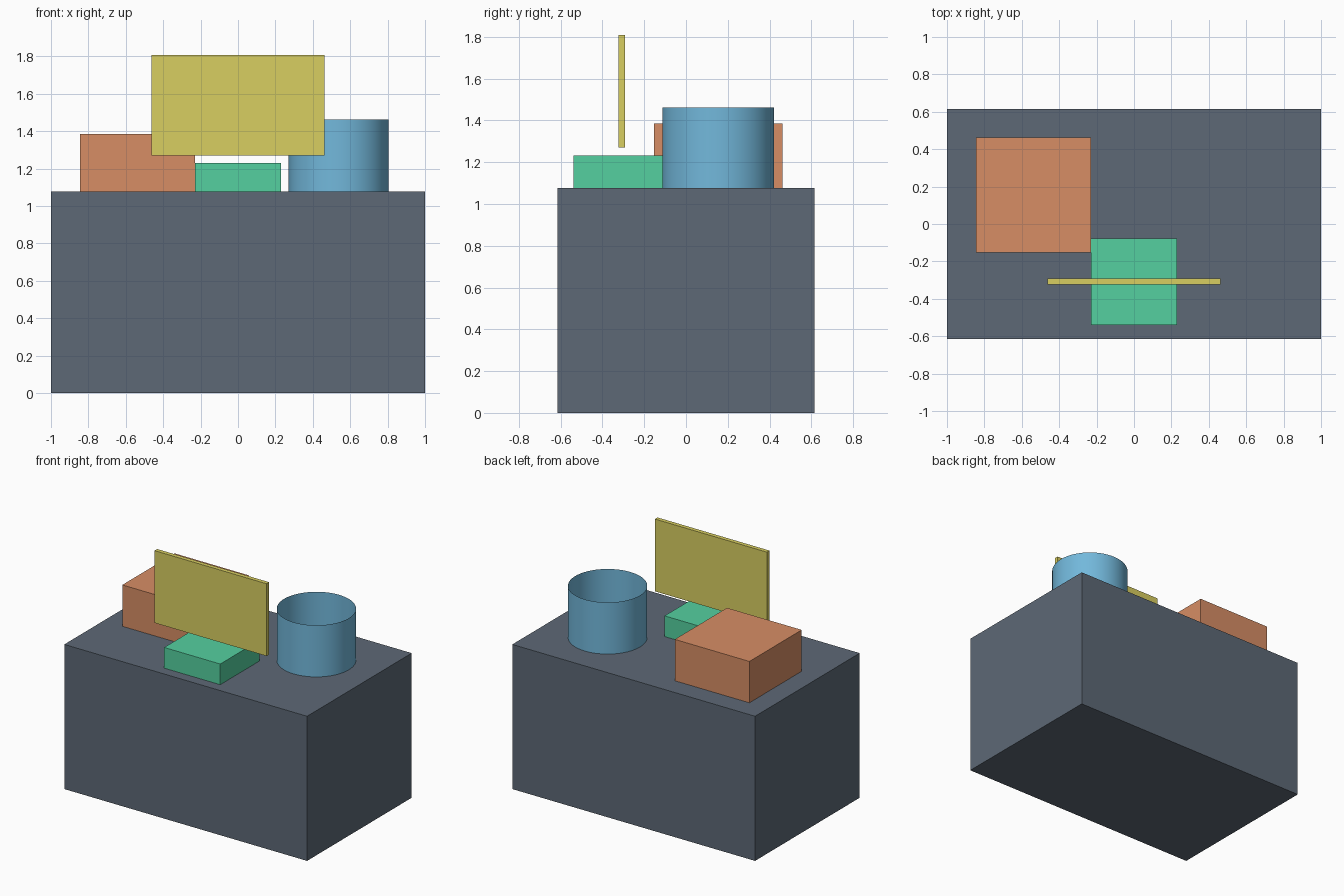
import bpy, bmesh
from mathutils import Matrix, Vector

if "Cube" in bpy.data.objects:
    bpy.data.objects.remove(bpy.data.objects["Cube"])

TOP = 1.077  # height of the counter top


def finish(name, bm, color):
    mesh = bpy.data.meshes.new(name)
    bm.to_mesh(mesh)
    bm.free()
    obj = bpy.data.objects.new(name, mesh)
    bpy.context.collection.objects.link(obj)
    mat = bpy.data.materials.new(name + "_color")
    mat.diffuse_color = (*color, 1)
    mat.use_nodes = True
    mat.node_tree.nodes["Principled BSDF"].inputs["Base Color"].default_value = mat.diffuse_color
    mesh.materials.append(mat)
    return obj


def box(name, x, y, z, size, color):
    """Box centred on x, y with its underside at z."""
    bm = bmesh.new()
    place = Matrix.Translation((x, y, z + size[2] / 2)) @ Matrix.Diagonal((*size, 1))
    bmesh.ops.create_cube(bm, size=1, matrix=place)
    return finish(name, bm, color)


def open_tube(name, x, y, z, radius, height, color, sides=64):
    """Thin wall tube, open at both ends."""
    bm = bmesh.new()
    bmesh.ops.create_cone(bm, cap_ends=False, segments=sides, radius1=radius,
                          radius2=radius, depth=height,
                          matrix=Matrix.Translation((x, y, z + height / 2)))
    for f in bm.faces:
        f.smooth = True
        # wall faces point outward
        if f.normal.dot(f.calc_center_median() - Vector((x, y, z + height / 2))) < 0:
            f.normal_flip()
    return finish(name, bm, color)


# Large base block
box("counter_base", 0, 0, 0, (2, 1.231, TOP), (0.11, 0.14, 0.18))

# Items standing on the base
box("back_left_block", -0.538, 0.154, TOP, (0.615, 0.615, 0.308), (0.68, 0.27, 0.13))
box("front_block", 0, -0.308, TOP, (0.4615, 0.4615, 0.154), (0.09, 0.63, 0.35))
open_tube("round_basin", 0.538, 0.154, TOP, 0.2675, 0.3845, (0.17, 0.48, 0.71))

# Thin upright panel floating above the front block
box("floating_panel", 0, -0.308, 1.27, (0.923, 0.031, 0.538), (0.69, 0.62, 0.12))
